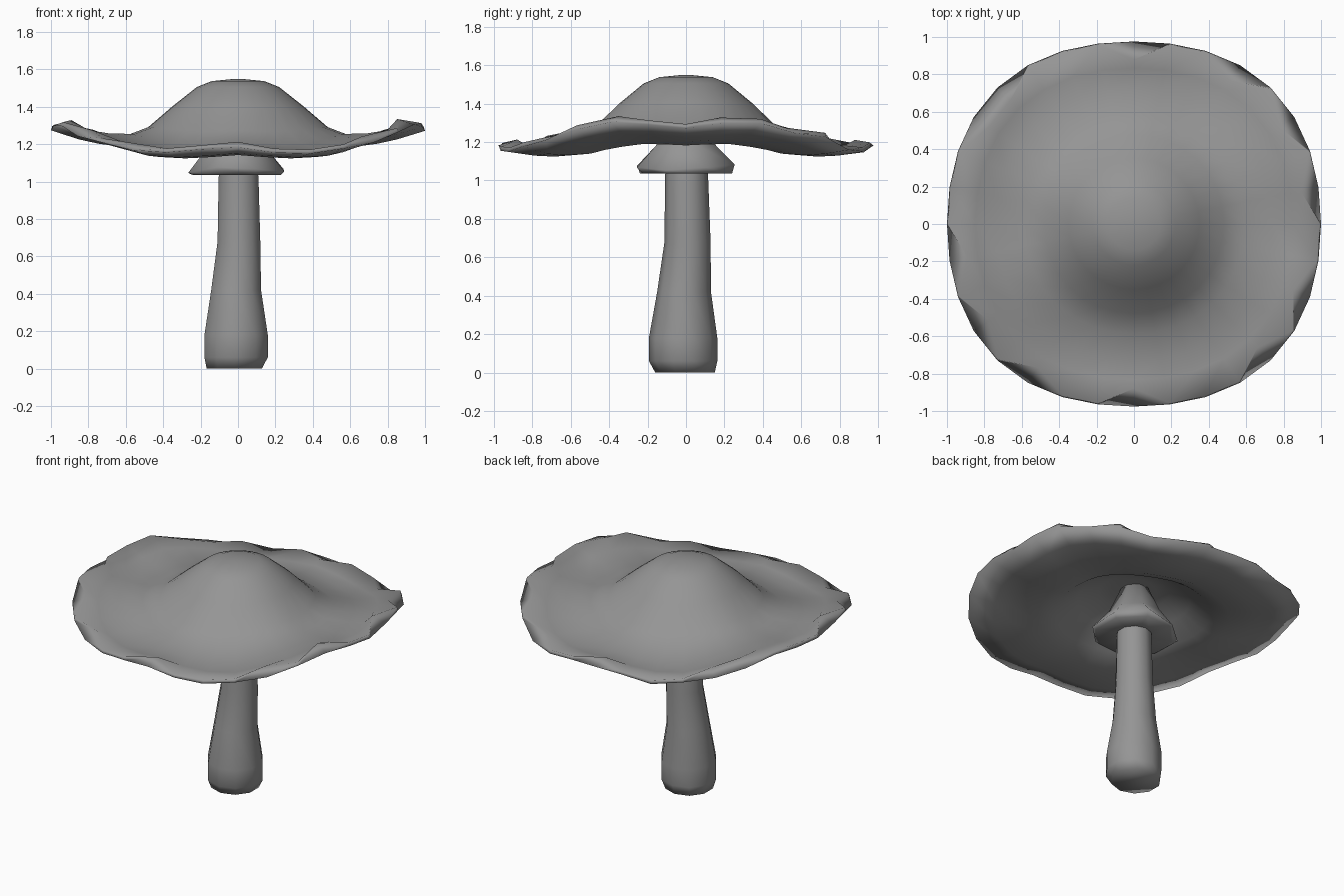
import bpy, bmesh, math, random

if "Cube" in bpy.data.objects:
    bpy.data.objects.remove(bpy.data.objects["Cube"])

random.seed(4)
grey = bpy.data.materials.new("dark_grey")
grey.diffuse_color = (0.3, 0.3, 0.3, 1)
grey.use_nodes = True
grey.node_tree.nodes["Principled BSDF"].inputs["Base Color"].default_value = grey.diffuse_color


def interp(x, pts):
    """Piecewise linear lookup in a list of (x, y) pairs."""
    for (a, va), (b, vb) in zip(pts, pts[1:]):
        if x <= b:
            return va + (vb - va) * (x - a) / (b - a)
    return pts[-1][1]


def loft(name, rings):
    """Skin a list of equally sized vertex rings and close both ends."""
    n = len(rings[0])
    verts = [v for ring in rings for v in ring]
    faces = []
    for k in range(len(rings) - 1):
        for i in range(n):
            j = (i + 1) % n
            faces.append((k * n + i, k * n + j, (k + 1) * n + j, (k + 1) * n + i))
    faces.append(tuple(reversed(range(n))))
    faces.append(tuple(range((len(rings) - 1) * n, len(rings) * n)))
    me = bpy.data.meshes.new(name)
    me.from_pydata(verts, [], faces)
    bm = bmesh.new()
    bm.from_mesh(me)
    bmesh.ops.recalc_face_normals(bm, faces=bm.faces)
    bm.to_mesh(me)
    bm.free()
    me.polygons.foreach_set("use_smooth", [True] * len(me.polygons))
    me.materials.append(grey)
    ob = bpy.data.objects.new(name, me)
    bpy.context.collection.objects.link(ob)
    return ob


def circle(cx, cy, r, z, n, jr=0.0, jz=0.0):
    out = []
    for i in range(n):
        a = 2 * math.pi * (i + 0.5) / n
        rr = r + random.uniform(-jr, jr)
        out.append((cx + rr * math.cos(a), cy + rr * math.sin(a),
                    z + random.uniform(-jz, jz)))
    return out


# Stem: bulbous base, slightly off-centre, narrowing upwards
stem_profile = [  # z, centre x, centre y, radius
    (0.0, -0.02, -0.005, 0.155), (0.06, -0.01, -0.015, 0.178),
    (0.18, -0.01, -0.015, 0.178), (0.42, -0.01, -0.01, 0.14),
    (0.68, 0.005, 0.008, 0.12), (1.02, 0.003, 0.003, 0.112),
    (1.38, 0.0, 0.0, 0.08)]
loft("stem", [circle(x, y, r, z, 10) for z, x, y, r in reversed(stem_profile)])

# Skirt ring under the cap
skirt_profile = [(0.09, 1.36), (0.17, 1.18), (0.268, 1.065), (0.25, 1.035), (0.1, 1.04)]
loft("skirt", [circle(-0.008, 0.0, r, z, 8, 0.012 if r > 0.2 else 0,
                      0.02 if z == 1.065 else 0) for r, z in skirt_profile])

# Cap: thin saddle-shaped shell with a domed middle and ragged rim
N = 32
RIM = [(0, 1.285), (20, 1.31), (40, 1.25), (55, 1.18), (70, 1.165), (90, 1.195)]
NOTCHES = {7, 33, 60, 90, 130, 150, 187, 212, 238, 270, 315, 332}
cap_profile = [  # radius, height, rim influence, thickness
    (0.03, 1.548, 0, 0.19), (0.14, 1.537, 0, 0.18), (0.22, 1.505, 0, 0.16),
    (0.35, 1.40, 0.05, 0.115), (0.48, 1.28, 0.2, 0.085), (0.59, 1.225, 0.4, 0.065),
    (0.74, 1.21, 0.66, 0.045), (0.85, 1.215, 0.82, 0.035)]
wobble = [random.uniform(-0.014, 0.014) for _ in range(N)]


def cap_ring(r, base, w, drop=0.0, notched=False, rag=0.0):
    out = []
    for i in range(N):
        t = 2 * math.pi * i / N
        deg = math.degrees(t)
        fold = math.degrees(math.atan2(abs(math.sin(t)), abs(math.cos(t))))
        rr = r * (1 + w * (0.01 + 0.012 * math.cos(2 * t) - 0.022 * math.cos(4 * t)))
        z = base + w * (interp(fold, RIM) - 1.23) - drop + rag * wobble[i]
        if notched and any(abs(deg - a) < 5.7 for a in NOTCHES):
            rr -= 0.09
            z += 0.008
        out.append((rr * math.cos(t), rr * math.sin(t), z))
    return out


top = [cap_ring(r, h, w) for r, h, w, th in cap_profile]
lip = [cap_ring(0.993, 1.24, 1, 0, True, 1), cap_ring(1.0, 1.23, 1, 0.012, False, 1)]
under = [cap_ring(r, h, w, th) for r, h, w, th in reversed(cap_profile)]
loft("cap", list(reversed(top + lip + under)))
